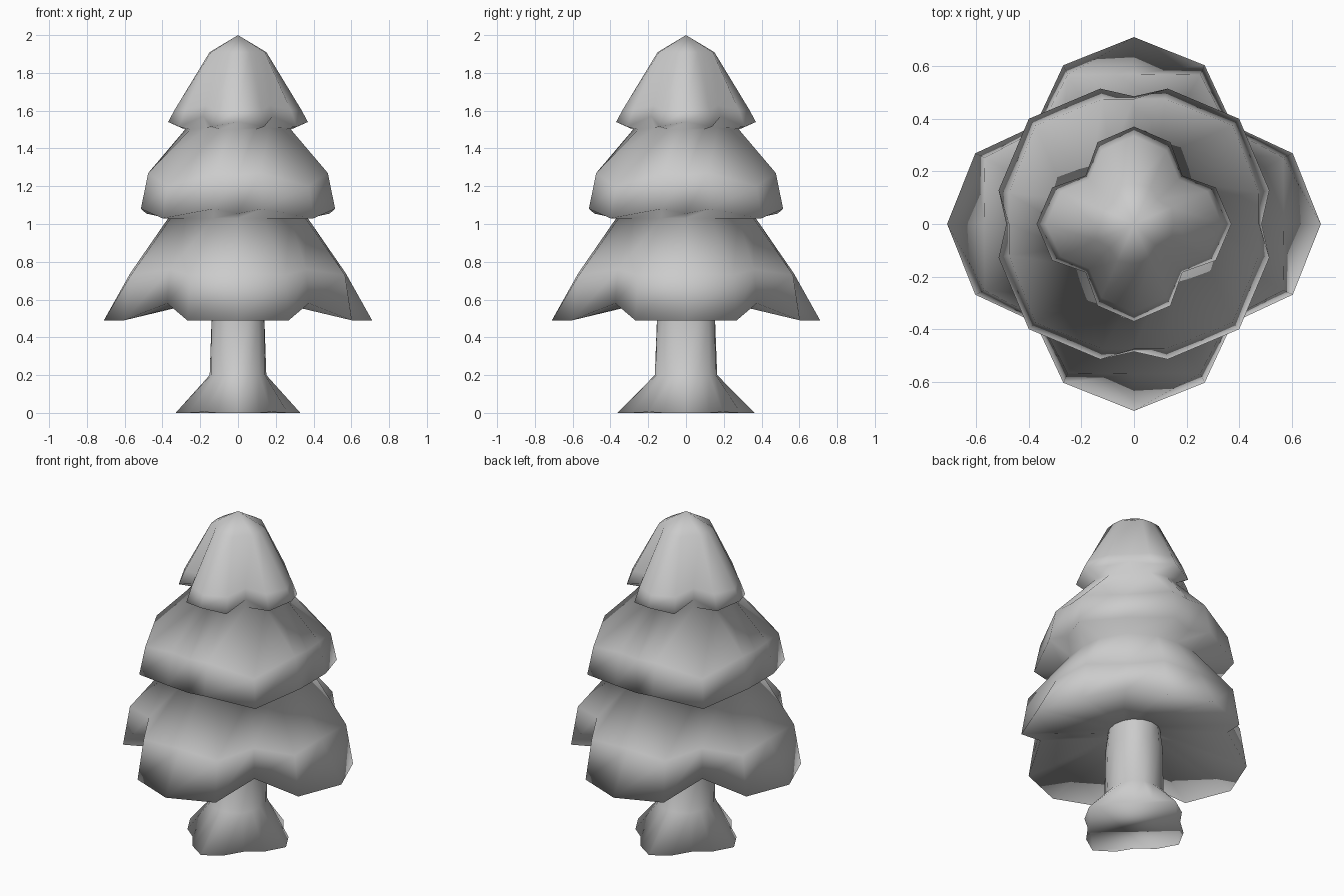
import bpy, bmesh
from math import radians, sin, cos

if "Cube" in bpy.data.objects:
    bpy.data.objects.remove(bpy.data.objects["Cube"])


def lobed_loft(name, rings, apex=None, base=False, sy=1.0):
    """Loft 16-sided rings with four-fold symmetry, smooth shaded.
    Each ring: mid angle, then (radius, z) on the axis, at mid angle, on the diagonal."""
    bm = bmesh.new()
    loops = []
    for mid, axis, side, diag in rings:
        loop = []
        for q in range(4):
            for ang, (r, z) in ((0, axis), (mid, side), (45, diag), (90 - mid, side)):
                a = radians(q * 90 + ang)
                loop.append(bm.verts.new((r * cos(a), r * sin(a) * sy, z)))
        loops.append(loop)
    n = 16
    for lo, hi in zip(loops, loops[1:]):
        for i in range(n):
            j = (i + 1) % n
            bm.faces.new((lo[i], lo[j], hi[j], hi[i]))
    if apex is not None:
        top = bm.verts.new((0, 0, apex))
        for i in range(n):
            bm.faces.new((loops[-1][i], loops[-1][(i + 1) % n], top))
    if base:
        bm.faces.new(loops[0][::-1])
    for f in bm.faces:
        f.smooth = True
    mesh = bpy.data.meshes.new(name)
    bm.to_mesh(mesh)
    bm.free()
    ob = bpy.data.objects.new(name, mesh)
    bpy.context.collection.objects.link(ob)
    return ob


# Trunk with four flared roots
lobed_loft("trunk", [
    (22.5, (0.33, 0.0), (0.285, 0.0), (0.25, 0.005)),
    (22.5, (0.15, 0.20), (0.155, 0.20), (0.16, 0.20)),
    (22.5, (0.14, 0.49), (0.15, 0.49), (0.155, 0.49)),
    (22.5, (0.14, 0.62), (0.14, 0.62), (0.14, 0.62)),
], base=True, sy=1.1)

# Foliage: three stacked tiers in one smooth shell
lobed_loft("foliage", [
    # bottom tier: underside, rim with lobes on the axes, shoulder, neck
    (24, (0.14, 0.61), (0.14, 0.61), (0.14, 0.61)),
    (24, (0.71, 0.49), (0.66, 0.49), (0.53, 0.58)),
    (24, (0.57, 0.74), (0.62, 0.73), (0.51, 0.76)),
    (20, (0.37, 1.03), (0.38, 1.03), (0.39, 1.03)),
    # middle tier: rim with points on the diagonals, shoulder, neck
    (14, (0.485, 1.055), (0.53, 1.08), (0.565, 1.03)),
    (14, (0.475, 1.26), (0.49, 1.27), (0.53, 1.20)),
    (20, (0.28, 1.50), (0.27, 1.50), (0.235, 1.51)),
    # top tier: deep lobes meeting in a blunt tip
    (24, (0.37, 1.54), (0.34, 1.515), (0.26, 1.57)),
    (24, (0.335, 1.605), (0.305, 1.605), (0.24, 1.63)),
    (24, (0.15, 1.91), (0.155, 1.91), (0.13, 1.91)),
], apex=2.0)
